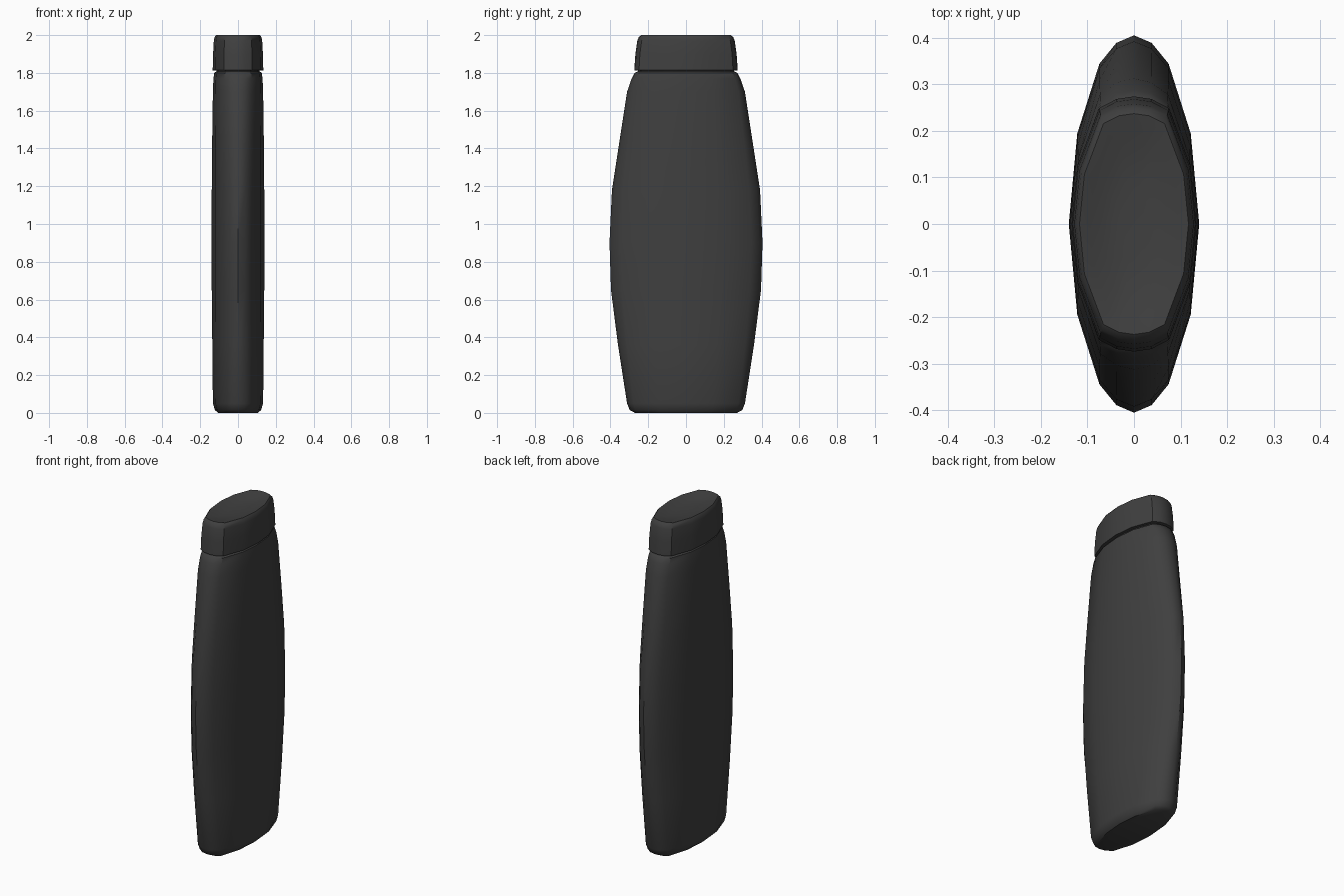
import bpy, bmesh, math

cube = bpy.data.objects.get("Cube")
if cube:
    bpy.data.objects.remove(cube)

plastic = bpy.data.materials.new("charcoal plastic")
plastic.use_nodes = True
COLOUR = (0.05, 0.05, 0.05, 1)
plastic.diffuse_color = COLOUR
bsdf = next(n for n in plastic.node_tree.nodes if n.type == 'BSDF_PRINCIPLED')
bsdf.inputs["Base Color"].default_value = COLOUR

# Quarter outlines from the wide side to the narrow end
POINTED = [(1, 0), (0.87, 0.48), (0.53, 0.85), (0.27, 0.96), (0, 1)]
BLUNT = [(1, 0), (0.91, 0.45), (0.56, 0.91), (0.28, 0.98), (0, 1)]


def outline(half_x, half_y):
    """Full lens outline; short sections have blunter ends."""
    t = min(1, max(0, (half_y - 0.27) / 0.13))
    q = [(b[0] + (p[0] - b[0]) * t, b[1] + (p[1] - b[1]) * t)
         for p, b in zip(POINTED, BLUNT)]
    half = q + [(-x, y) for x, y in q[-2::-1]]
    full = half + [(x, -y) for x, y in half[-2:0:-1]]
    return [(x * half_x, y * half_y) for x, y in full]


def loft(name, sections):
    """Skin a stack of (z, half_x, half_y) sections and close both ends."""
    bm = bmesh.new()
    rings = [[bm.verts.new((x, y, z)) for x, y in outline(hx, hy)]
             for z, hx, hy in sections]
    for a, b in zip(rings, rings[1:]):
        for i in range(len(a)):
            j = (i + 1) % len(a)
            bm.faces.new((a[i], a[j], b[j], b[i]))
    bm.faces.new(rings[0][::-1])
    bm.faces.new(rings[-1])
    bmesh.ops.recalc_face_normals(bm, faces=bm.faces[:])
    mesh = bpy.data.meshes.new(name)
    bm.to_mesh(mesh)
    bm.free()
    obj = bpy.data.objects.new(name, mesh)
    bpy.context.collection.objects.link(obj)
    mesh.materials.append(plastic)
    bpy.ops.object.select_all(action='DESELECT')
    obj.select_set(True)
    bpy.context.view_layer.objects.active = obj
    bpy.ops.object.shade_smooth_by_angle(angle=math.radians(40))
    return obj


# Swelling body with rounded base and shoulder
loft("bottle_body", [
    (0, 0.105, 0.27), (0.015, 0.122, 0.298), (0.05, 0.133, 0.312),
    (0.36, 0.136, 0.36), (0.65, 0.139, 0.397), (0.9, 0.14, 0.405),
    (1.18, 0.139, 0.392), (1.42, 0.137, 0.355), (1.7, 0.133, 0.312),
    (1.77, 0.130, 0.288), (1.8, 0.126, 0.272), (1.808, 0.115, 0.255),
    (1.83, 0.115, 0.255)])

# Cap with a rounded rim and a shallow dished top
loft("flip_cap", [
    (1.812, 0.120, 0.262), (1.814, 0.134, 0.274), (1.9, 0.132, 0.268),
    (1.97, 0.128, 0.258), (1.99, 0.124, 0.25), (2.0, 0.117, 0.237),
    (1.993, 0.095, 0.2), (1.983, 0.07, 0.155), (1.977, 0.035, 0.08)])
